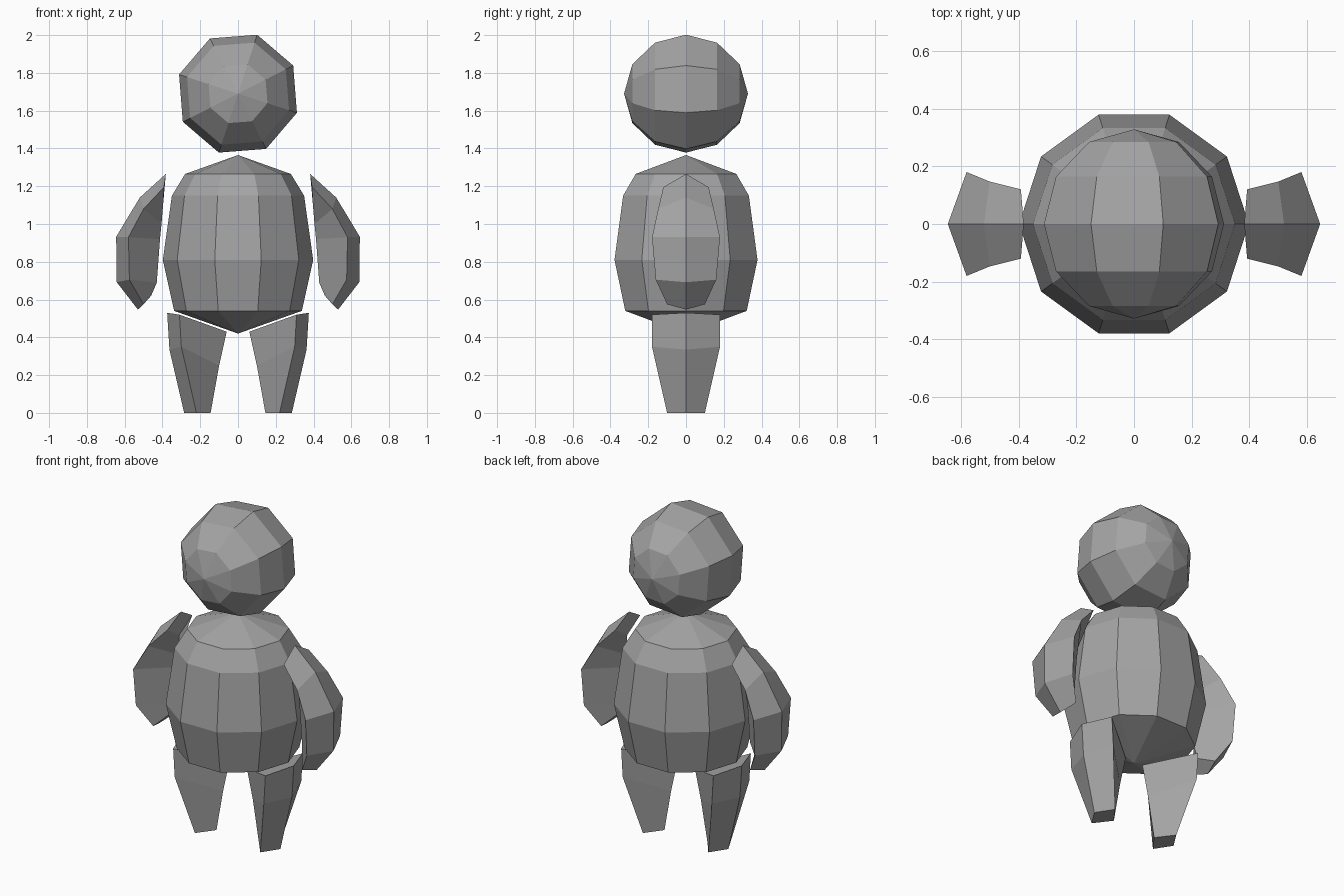
import bpy
import bmesh
from math import sin, cos, pi, radians
from mathutils import Vector

if "Cube" in bpy.data.objects:
    bpy.data.objects.remove(bpy.data.objects["Cube"])

grey = bpy.data.materials.new("plain grey")
grey.diffuse_color = (0.37, 0.37, 0.37, 1.0)
grey.use_nodes = True
grey.node_tree.nodes["Principled BSDF"].inputs["Base Color"].default_value = grey.diffuse_color


def loft(name, rings):
    """Join rings of points into a closed flat-shaded skin; a one-point ring is a tip."""
    bm = bmesh.new()
    loops = [[bm.verts.new(p) for p in ring] for ring in rings]
    for a, b in zip(loops, loops[1:]):
        n = max(len(a), len(b))
        for i in range(n):
            j = (i + 1) % n
            if len(a) == 1:
                bm.faces.new((a[0], b[i], b[j]))
            elif len(b) == 1:
                bm.faces.new((a[i], b[0], a[j]))
            else:
                bm.faces.new((a[i], b[i], b[j], a[j]))
    for end in (loops[0], loops[-1]):
        if len(end) > 2:
            bm.faces.new(end)
    bmesh.ops.recalc_face_normals(bm, faces=bm.faces[:])
    mesh = bpy.data.meshes.new(name)
    bm.to_mesh(mesh)
    bm.free()
    mesh.materials.append(grey)
    obj = bpy.data.objects.new(name, mesh)
    bpy.context.collection.objects.link(obj)
    return obj


def circle(r, n, offset=0.0):
    if r < 1e-4:
        return [(0.0, 0.0)]
    return [(r * cos(offset + 2 * pi * i / n), r * sin(offset + 2 * pi * i / n))
            for i in range(n)]


# Head: eight-sided ball with its poles facing front and back
R, HEAD_Z = 0.328, 1.69
loft("head", [[Vector((x, -R * cos(pi * k / 6), HEAD_Z + z))
               for x, z in circle(R * sin(pi * k / 6), 8, radians(27))]
              for k in range(7)])

# Body: ten-sided barrel with shallow pointed ends (radius, height)
profile = [(0, 0.42), (0.338, 0.54), (0.398, 0.81), (0.35, 1.15), (0.28, 1.265), (0, 1.365)]
loft("body", [[Vector((x, y, z)) for x, y in circle(r, 10)] for r, z in profile])

# Limb sections: outer ridge x, z; side ridge x, half depth, z; inner ridge x, z
arm = [((0.382, 1.265), (0.392, 0.12, 1.195), (0.395, 1.12)),
       ((0.52, 1.14), (0.50, 0.147, 1.08), (0.405, 1.00)),
       ((0.645, 0.932), (0.58, 0.18, 0.93), (0.413, 0.92)),
       ((0.642, 0.692), (0.575, 0.16, 0.705), (0.43, 0.69)),
       ((0.53, 0.547), (0.50, 0.10, 0.575), (0.46, 0.62))]
leg = [((0.375, 0.53), (0.31, 0.18, 0.52), (0.06, 0.43)),
       ((0.363, 0.335), (0.30, 0.18, 0.35), (0.10, 0.25)),
       ((0.285, 0.0), (0.22, 0.10, 0.0), (0.145, 0.0))]


def limb(name, sections, side):
    loft(name, [[Vector((side * o[0], 0, o[1])), Vector((side * s[0], s[1], s[2])),
                 Vector((side * i[0], 0, i[1])), Vector((side * s[0], -s[1], s[2]))]
                for o, s, i in sections])


# Arms and legs on both sides
for label, side in (("right", 1), ("left", -1)):
    limb(label + "_arm", arm, side)
    limb(label + "_leg", leg, side)
